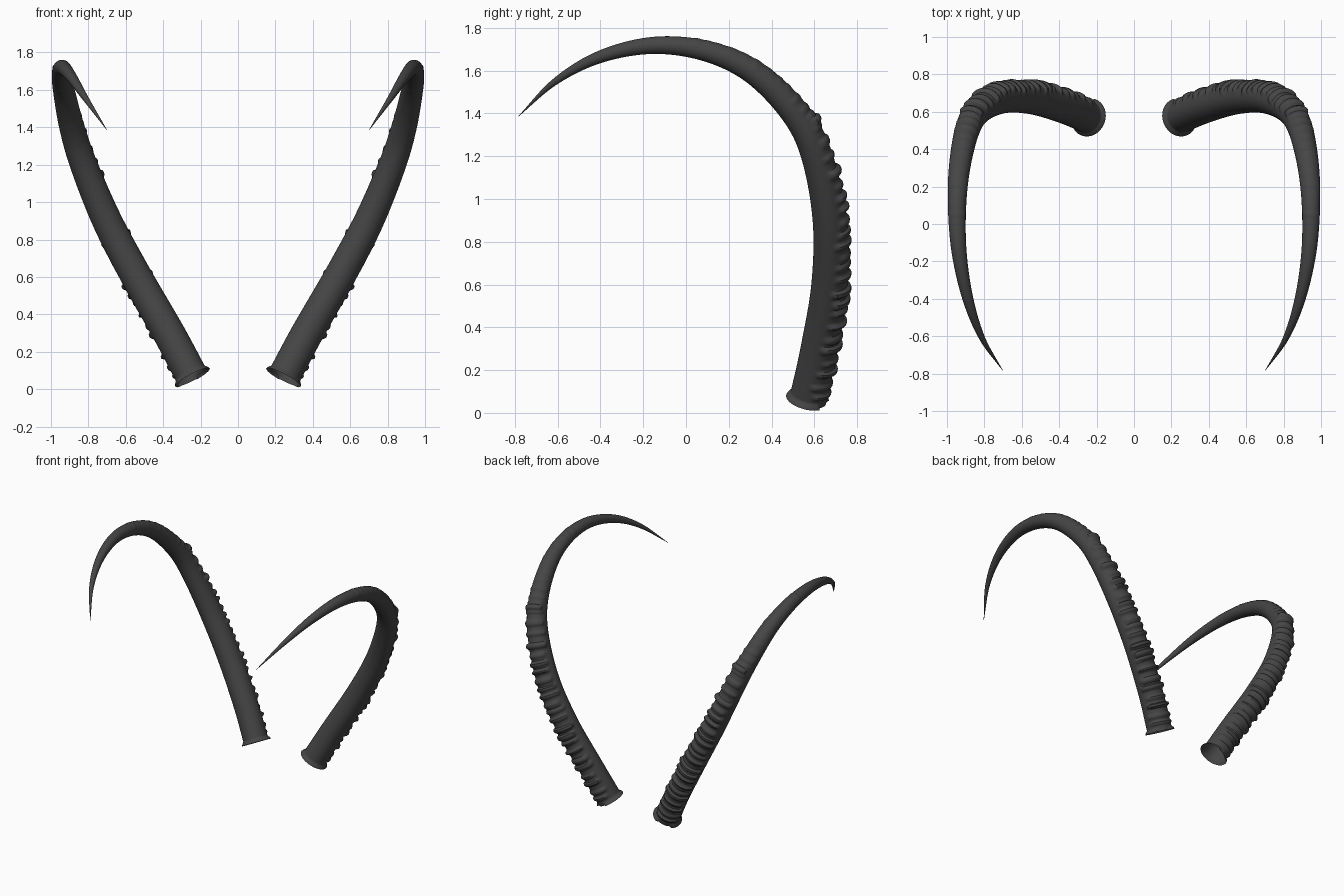
import bpy, bmesh, math, random
from mathutils import Vector

if "Cube" in bpy.data.objects:
    bpy.data.objects.remove(bpy.data.objects["Cube"])

random.seed(4)

# Centreline of one horn (x, y, z, radius), base to tip
PATH = [
    (0.243, 0.570, 0.062, 0.087), (0.370, 0.622, 0.300, 0.086),
    (0.542, 0.670, 0.600, 0.084), (0.700, 0.672, 0.900, 0.080),
    (0.825, 0.612, 1.200, 0.073), (0.888, 0.512, 1.400, 0.067),
    (0.930, 0.320, 1.590, 0.058), (0.946, 0.100, 1.690, 0.049),
    (0.935, -0.150, 1.718, 0.040), (0.888, -0.400, 1.665, 0.029),
    (0.812, -0.610, 1.550, 0.016), (0.702, -0.783, 1.387, 0.001),
]
RINGS, SIDES = 420, 40


def spline(points, u):
    """Catmull-Rom point at u in 0..1"""
    p = [Vector(q) for q in points]
    p = [2 * p[0] - p[1]] + p + [2 * p[-1] - p[-2]]
    f = u * (len(points) - 1)
    i = min(int(f), len(points) - 2)
    t = f - i
    a, b, c, d = p[i:i + 4]
    return 0.5 * (2 * b + (c - a) * t + (2 * a - 5 * b + 4 * c - d) * t * t
                  + (3 * b - a - 3 * c + d) * t ** 3)


# Growth ridges: position along horn, height, width, half angle of the arc
ridges = []
s = 0.06
while s < 2.15:
    fade = min(1.0, max(0.12, (1.75 - s) / 0.5))
    ridges.append((s, random.uniform(0.010, 0.022) * fade,
                   random.uniform(0.010, 0.016), math.radians(random.uniform(55, 80))))
    s += random.uniform(0.045, 0.08)
ridges.append((1.46, 0.022, 0.014, 1.0))


def ridge_height(s, angle):
    h = 0.0
    for rs, height, width, half in ridges:
        d = (s - rs) / (width * (1.0 if s > rs else 1.5))
        if abs(d) < 2.5 and abs(angle) < half:
            edge = min(1.0, (half - abs(angle)) / 0.25)
            h = max(h, height * math.exp(-d ** 4) * edge)
    return h


def make_horn(name, side):
    bm = bmesh.new()
    rings = []
    samples = [spline(PATH, i / (RINGS - 1)) for i in range(RINGS)]
    pts = [Vector(q[:3]) for q in samples]
    length = 0.0
    for i, p in enumerate(pts):
        if i:
            length += (p - pts[i - 1]).length
        tan = (pts[min(i + 1, RINGS - 1)] - pts[max(i - 1, 0)]).normalized()
        # outer side of the curl carries the ridges
        out = p - Vector((p.x, -0.1, 0.75))
        out = (out - tan * out.dot(tan)).normalized()
        cross = tan.cross(out)
        ring = []
        for k in range(SIDES):
            a = 2 * math.pi * k / SIDES - math.pi
            r = max(samples[i][3], 0.001) + ridge_height(length, a)
            # flared lip at the open base, broken at the back
            if length < 0.022 and abs(a) > 0.6:
                r += 0.017 * (1 - length / 0.022) ** 0.5
            v = p + (out * math.cos(a) + cross * math.sin(a)) * r
            ring.append(bm.verts.new((v.x * side, v.y, v.z)))
        rings.append(ring)
    for lo, hi in zip(rings, rings[1:]):
        for k in range(SIDES):
            n = (k + 1) % SIDES
            bm.faces.new((lo[k], lo[n], hi[n], hi[k]))
    bm.faces.new(rings[-1])
    if side < 0:
        bmesh.ops.reverse_faces(bm, faces=bm.faces[:])
    mesh = bpy.data.meshes.new(name)
    bm.to_mesh(mesh)
    bm.free()
    mesh.materials.append(dark)
    obj = bpy.data.objects.new(name, mesh)
    bpy.context.collection.objects.link(obj)
    bpy.ops.object.select_all(action='DESELECT')
    obj.select_set(True)
    bpy.context.view_layer.objects.active = obj
    bpy.ops.object.shade_smooth_by_angle(angle=math.radians(40))


dark = bpy.data.materials.new("dark_horn")
dark.diffuse_color = (0.06, 0.06, 0.06, 1)
dark.use_nodes = True
dark.node_tree.nodes["Principled BSDF"].inputs["Base Color"].default_value = dark.diffuse_color

# Mirrored pair of horns
make_horn("right_horn", 1)
make_horn("left_horn", -1)
